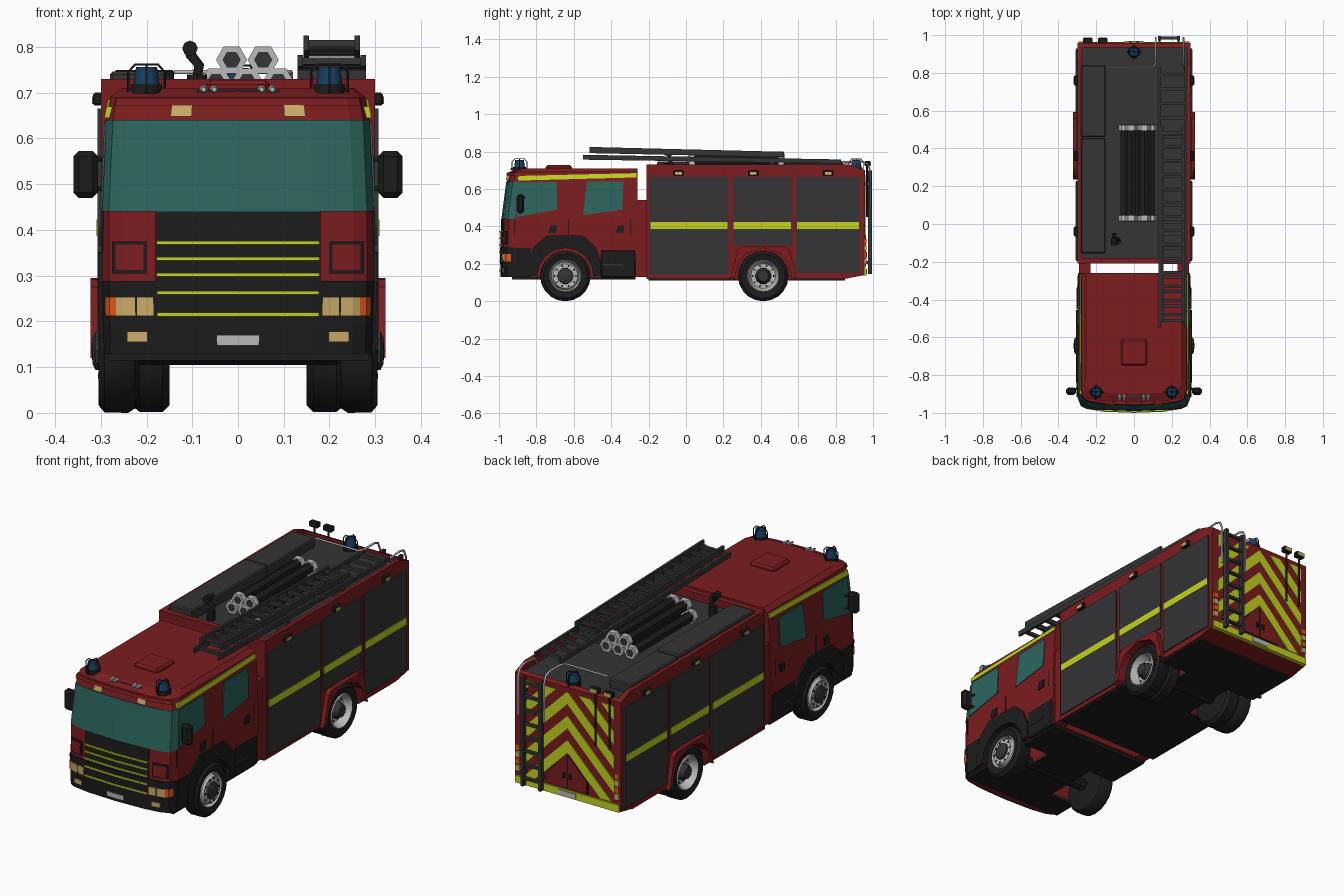
import bpy, bmesh, math
from mathutils import Vector, Matrix

if "Cube" in bpy.data.objects:
    bpy.data.objects.remove(bpy.data.objects["Cube"])

COL = dict(red=(.2, .012, .014), yellow=(.55, .65, .015), glass=(.025, .13, .11), black=(.012, .012, .012),
           dark=(.035, .035, .037), blue=(.008, .05, .12), lamp=(.6, .42, .14), orange=(.8, .1, .01), silver=(.5, .5, .5))
MAT = {}
for k, c in COL.items():
    MAT[k] = bpy.data.materials.new(k)
    MAT[k].diffuse_color = (*c, 1)

def finish(bm, name, mat, smooth=False):
    bmesh.ops.recalc_face_normals(bm, faces=bm.faces)
    me = bpy.data.meshes.new(name)
    bm.to_mesh(me); bm.free()
    if smooth:
        for p in me.polygons: p.use_smooth = True
        me.set_sharp_from_angle(angle=math.radians(35))
    me.materials.append(MAT[mat])
    o = bpy.data.objects.new(name, me)
    bpy.context.collection.objects.link(o)
    return o

def box(name, lo, hi, mat, bevel=0):
    bm = bmesh.new()
    bmesh.ops.create_cube(bm, size=1)
    for v in bm.verts:
        v.co = Vector([(lo[i] + hi[i]) / 2 + v.co[i] * (hi[i] - lo[i]) for i in range(3)])
    if bevel:
        bmesh.ops.bevel(bm, geom=bm.edges[:], offset=bevel, segments=1, affect='EDGES')
    return finish(bm, name, mat)

def solid(name, a, b, mat):
    """Closed prism between two matching outlines."""
    bm = bmesh.new()
    va, vb = [bm.verts.new(p) for p in a], [bm.verts.new(p) for p in b]
    bm.faces.new(va); bm.faces.new(vb[::-1])
    for i in range(len(a)):
        j = (i + 1) % len(a)
        bm.faces.new((va[i], vb[i], vb[j], va[j]))
    return finish(bm, name, mat)

def prism(name, yz, x0, x1, mat):
    return solid(name, [(x0, y, z) for y, z in yz], [(x1, y, z) for y, z in yz], mat)

def cyl(name, c, r, d, axis, n, mat, r2=None):
    bm = bmesh.new()
    bmesh.ops.create_cone(bm, cap_ends=True, segments=n, radius1=r, radius2=r if r2 is None else r2, depth=d)
    rot = {'x': Matrix.Rotation(math.pi / 2, 4, 'Y'), 'y': Matrix.Rotation(math.pi / 2, 4, 'X'), 'z': Matrix()}[axis]
    bm.transform(Matrix.Translation(c) @ rot)
    return finish(bm, name, mat, n > 8)

def bake(o):
    dg = bpy.context.evaluated_depsgraph_get()
    me = bpy.data.meshes.new_from_object(o.evaluated_get(dg))
    return me

def tube(name, pts, r, mat):
    cu = bpy.data.curves.new(name, 'CURVE')
    cu.dimensions, cu.bevel_depth, cu.bevel_resolution, cu.use_fill_caps = '3D', r, 1, True
    s = cu.splines.new('POLY'); s.points.add(len(pts) - 1)
    for p, q in zip(s.points, pts): p.co = (*q, 1)
    tmp = bpy.data.objects.new(name, cu)
    bpy.context.collection.objects.link(tmp)
    me = bake(tmp)
    bpy.data.objects.remove(tmp)
    me.materials.clear(); me.materials.append(MAT[mat])
    bpy.context.collection.objects.link(bpy.data.objects.new(name, me))

def cut(o, cutters):
    for c in cutters:
        m = o.modifiers.new('cut', 'BOOLEAN'); m.operation, m.object = 'DIFFERENCE', c
    me = bake(o); o.modifiers.clear(); o.data = me

def lathe(name, prof, cy, cz, s, mat, n=20):
    """Revolve (radius, x) profile round the x axis."""
    bm = bmesh.new()
    rings = [[bm.verts.new((s * x, cy + r * math.cos(a), cz + r * math.sin(a)))
              for a in [2 * math.pi * i / n for i in range(n)]] for r, x in prof]
    for p, q in zip(rings, rings[1:]):
        for i in range(n): bm.faces.new((p[i], p[i - 1], q[i - 1], q[i]))
    bmesh.ops.remove_doubles(bm, verts=bm.verts, dist=1e-5)
    finish(bm, name, mat, True)

# Cab shell lofted from plan sections: z, half width, front y
SEC = [(.13, .293, -.983), (.29, .297, -.988), (.44, .297, -.983), (.64, .288, -.957), (.69, .279, -.945), (.71, .255, -.90)]
BOW = [(0, 0), (.55, .006), (.85, .02), (.95, .035), (1, .07)]

def lerp(tab, v, k):
    for a, b in zip(tab, tab[1:]):
        if v <= b[0]: return a[k] + (b[k] - a[k]) * (v - a[0]) / (b[0] - a[0])
    return tab[-1][k]

def front(t, z, off=0):
    return (t * lerp(SEC, z, 1), lerp(SEC, z, 2) + lerp(BOW, abs(t), 1) - off, z)

TS = sorted({s * t for t, _ in BOW for s in (1, -1)})
bm = bmesh.new()
rings = []
for z, w, _ in SEC:
    rings.append([bm.verts.new(p) for p in [(-w, -.26, z)] + [front(t, z) for t in TS] + [(w, -.26, z)]])
bm.faces.new(rings[0]); bm.faces.new(rings[-1])
for p, q in zip(rings, rings[1:]):
    for i in range(len(p)): bm.faces.new((p[i - 1], p[i], q[i], q[i - 1]))
cab = finish(bm, 'cab_shell', 'red')

def front_panel(name, x0, x1, z0, z1, off, mat):
    """Slab following the bowed cab front."""
    t0, t1 = max(x0 / .297, -1), min(x1 / .297, 1)
    ts = sorted({t0, t1} | {t for t in TS if t0 < t < t1})
    zs = sorted({z0, z1} | {s[0] for s in SEC if z0 < s[0] < z1})
    bm = bmesh.new()
    g = [[bm.verts.new(front(t, z, off)) for t in ts] for z in zs]
    for p, q in zip(g, g[1:]):
        for i in range(len(ts) - 1): bm.faces.new((p[i], p[i + 1], q[i + 1], q[i]))
    r = bmesh.ops.extrude_face_region(bm, geom=bm.faces[:])
    bmesh.ops.translate(bm, vec=(0, off + .006, 0), verts=[v for v in r['geom'] if isinstance(v, bmesh.types.BMVert)])
    finish(bm, name, mat)

def side_panel(name, yz, s, mat, off=.004):
    a = [(s * (lerp(SEC, z, 1) + off), y, z) for y, z in yz]
    solid(name, a, [(x - s * (off + .01), y, z) for x, y, z in a], mat)

# Body shell with sunken roof deck and wheel wells
body = prism('body_shell', [(-.21, .12), (.85, .12), (.955, .14), (.957, .70), (.88, .73), (-.21, .73)], -.3, .3, 'red')
under = [box('cab_underside', (-.285, -.93, .115), (.285, -.27, .14), 'black'),
         box('body_underside', (-.29, -.20, .112), (.29, .85, .135), 'black')]
FY, RY, WZ = -.645, .413, .135
wells = [cyl('well_cutter', (s * .29, y, WZ), .152, .32, 'x', 20, 'black') for s in (1, -1) for y in (FY, RY)]
deckcut = box('deck_cutter', (-.275, -.18, .69), (.28, .935, .9), 'black')
for o in [cab, body] + under: cut(o, wells)
cut(body, [deckcut])
for o in wells + [deckcut]: bpy.data.objects.remove(o)
box('roof_deck', (-.275, -.18, .685), (.28, .935, .693), 'dark')
for s in (1, -1):
    box('cab_body_joint', (s * .26 - .03, -.265, .13), (s * .26 + .03, -.205, .54), 'red')

# Wheels
for s in (1, -1):
    for y, rear in ((FY, 0), (RY, 1)):
        tyre = [(.085, .295), (.118, .305), (.134, .292), (.135, .24), (.125, .225)]
        tyre += [(.133, .215), (.133, .165), (.118, .15), (0, .15)] if rear else [(.085, .215), (0, .215)]
        lathe('tyre', tyre, y, WZ, s, 'black')
        d = .262 if rear else .304
        lathe('wheel_rim', [(.087, .297), (.083, .303), (.075, .28), (.066, d), (0, d)], y, WZ, s, 'silver')
        lathe('wheel_hub', [(.045, d - .01), (.043, d + .008), (.03, .302 if rear else .318), (0, .304 if rear else .32)], y, WZ, s, 'dark', 10)
        for i in range(10):
            a = math.pi * i / 5
            cyl('rim_hole', (s * d, y + .057 * math.cos(a), WZ + .057 * math.sin(a)), .006, .004, 'x', 6, 'black')
for y in (FY, RY): cyl('axle', (0, y, WZ), .03, .44, 'x', 8, 'black')

def arch(name, cy, outer, s, x0, x1, mat):
    inner = []
    for y, z in outer:
        v = Vector((y - cy, max(z - WZ, 0))).normalized() * .15
        inner.append((cy + v.x, WZ + v.y))
    prism(name, outer + inner[::-1], s * x0, s * x1, mat)

for s in (1, -1):
    arch('cab_wheel_arch', FY, [(-.84, .135), (-.84, .21), (-.815, .29), (-.745, .35), (-.645, .352), (-.55, .35), (-.485, .29), (-.455, .21), (-.455, .135)], s, .26, .306, 'black')
    arch('body_wheel_arch', RY, [(.235, .12), (.26, .21), (.275, .275), (.30, .292), (.413, .295), (.53, .292), (.555, .275), (.57, .21), (.592, .12)], s, .27, .323, 'red')
    # Roller shutters, stripe and side lamps
    for y0, y1, z0 in ((-.195, .228, .14), (.25, .567, .30), (.588, .93, .15)):
        box('roller_shutter', (s * .3025 - .0045, y0, z0), (s * .3025 + .0045, y1, .665), 'dark')
        box('side_stripe', (s * .304 - .005, y0 + .005, .387), (s * .304 + .005, y1 - .005, .423), 'yellow')
    for y in (-.04, .36, .76):
        box('side_lamp_housing', (s * .307 - .01, y - .027, .672), (s * .307 + .01, y + .027, .70), 'black', .004)
        box('side_lamp', (s * .312 - .007, y - .018, .675), (s * .312 + .007, y + .018, .692), 'lamp')
    # Cab sides
    side_panel('front_side_window', [(-.905, .45), (-.69, .49), (-.69, .638), (-.89, .638)], s, 'glass')
    side_panel('rear_side_window', [(-.55, .46), (-.34, .49), (-.335, .639), (-.53, .639)], s, 'glass')
    side_panel('cab_stripe', [(-.90, .645), (-.265, .662), (-.265, .685), (-.90, .67)], s, 'yellow', .005)
    side_panel('bumper_side', [(-.915, .13), (-.83, .13), (-.83, .285), (-.915, .285)], s, 'black', .007)
    for y in (-.735, -.375):
        side_panel('door_handle', [(y, .365), (y + .04, .365), (y + .045, .405), (y + .01, .405)], s, 'black', .006)
    for y in (-.92, -.63, -.3):
        side_panel('door_seam', [(y, .355), (y + .005, .355), (y + .005, .44), (y, .44)], s, 'black', .002)
    box('side_step_tank', (s * .27 - .03, -.455, .125), (s * .27 + .03, -.27, .275), 'black', .006)
    box('step_tread', (s * .29 - .015, -.45, .19), (s * .29 + .015, -.34, .2), 'dark')
    # Mirrors
    box('mirror', (s * .333 - .027, -.905, .47), (s * .333 + .027, -.865, .573), 'black', .012)
    for z in (.49, .555): tube('mirror_arm', [(s * .28, -.86, z), (s * .33, -.885, z)], .006, 'black')
    # Front lamps and corner steps
    def fp(n, a, b, *r): front_panel(n, min(s * a, s * b), max(s * a, s * b), *r)
    fp('corner_step_frame', .2, .275, .305, .375, .006, 'black')
    fp('corner_step_panel', .207, .268, .312, .368, .009, 'red')
    fp('headlight', .185, .268, .212, .253, .012, 'lamp')
    fp('headlight_divider', .222, .226, .212, .253, .014, 'black')
    fp('indicator', .268, .292, .212, .253, .012, 'orange')
    fp('fog_light', .2, .245, .155, .178, .012, 'lamp')
    fp('roof_front_lamp', .105, .153, .648, .673, .012, 'lamp')

# Cab front
front_panel('windscreen', -.297, .297, .44, .64, .004, 'glass')
front_panel('grille', -.18, .18, .285, .44, .005, 'black')
front_panel('bumper', -.297, .297, .13, .288, .008, 'black')
front_panel('number_plate_front', -.047, .047, .147, .17, .012, 'silver')
for z in (.372, .337, .302, .263, .215): front_panel('grille_stripe', -.178, .178, z - .004, z + .004, .012, 'yellow')
front_panel('sun_visor', -.285, .285, .672, .688, .012, 'red')

# Cab roof: hatch, air horns
box('roof_hatch', (-.07, -.75, .70), (.07, -.61, .728), 'red', .01)
box('horn_bar', (-.09, -.915, .70), (.09, -.905, .706), 'dark')
for x in (-.075, -.052, .052, .075): cyl('air_horn', (x, -.92, .707), .01, .035, 'y', 8, 'silver', .005)

# Beacons with wire guards
for x, y, z in ((.2, -.89, .70), (-.2, -.89, .70), (0, .91, .698)):
    cyl('beacon_base', (x, y, z + .008), .034, .02, 'z', 12, 'black')
    cyl('beacon', (x, y, z + .035), .029, .042, 'z', 12, 'blue', .023)
    for dx, dy in ((1, 0), (0, 1)):
        tube('beacon_guard', [(x + dx * a, y + dy * a, z + h) for a, h in ((-.04, 0), (-.04, .045), (-.025, .062), (.025, .062), (.04, .045), (.04, 0))], .0025, 'black')

# Roof equipment: lockers, hose tubes, water monitor
box('roof_locker_front', (-.28, -.155, .69), (-.15, .455, .746), 'dark', .006)
box('roof_locker_rear', (-.28, .46, .69), (-.15, .84, .742), 'dark', .006)
for x, z in ((-.048, .724), (.02, .724), (.088, .724), (-.014, .772), (.055, .772)):
    cyl('hose_tube', (x, .27, z), .027, .45, 'y', 6, 'black')
    for y in (.03, .51):
        o = cyl('hose_tube_end', (0, 0, 0), .034, .03, 'y', 6, 'silver')
        o.data.transform(Matrix.Rotation(math.pi / 6 * 3, 4, 'Y')); o.location = (x, y, z)
        o = cyl('hose_tube_cap', (0, 0, 0), .02, .034, 'y', 6, 'dark')
        o.data.transform(Matrix.Rotation(math.pi / 2, 4, 'Y')); o.location = (x, y, z)
cyl('monitor_base', (-.09, -.09, .715), .022, .05, 'z', 8, 'black')
tube('monitor_pipe', [(-.09, -.09, .73), (-.085, -.08, .76), (-.105, -.095, .785), (-.105, -.05, .80)], .012, 'black')
cyl('monitor_nozzle', (-.105, -.095, .797), .017, .04, 'y', 8, 'black')

# Two-section roof ladder
for x0, x1, (ya, za), (yb, zb), n in ((.13, .28, (-.55, .757), (.83, .736), 18), (.143, .267, (-.515, .792), (.52, .77), 14)):
    h = .033 if n == 14 else .026
    for x in (x0, x1 - .012):
        prism('ladder_rail', [(ya, za), (yb, zb), (yb, zb + h - .004), (ya, za + h)], x, x + .012, 'dark')
    for i in range(n):
        f = (i + .5) / n
        y, z = ya + (yb - ya) * f, za + (zb - za) * f + h / 2
        box('ladder_rung', (x0 + .005, y - .008, z - .008), (x1 - .005, y + .008, z + .008), 'dark')
for y in (0, .45): box('ladder_support', (.13, y, .69), (.28, y + .02, .75), 'dark')

# Rear chevrons, clipped to the rear wall
for s in (1, -1):
    for top in (.43, .555, .68, .805, .93):
        w = .065
        bm = bmesh.new()
        bm.faces.new([bm.verts.new((s * x, .9605, z)) for x, z in ((0, top), (.265, top - .265), (.265, top - .265 - w), (0, top - w))])
        for zz, n in ((.18, -1), (.675, 1)):
            bmesh.ops.bisect_plane(bm, geom=bm.verts[:] + bm.edges[:] + bm.faces[:], plane_co=(0, 0, zz), plane_no=(0, 0, n), clear_outer=True)
        if bm.faces:
            r = bmesh.ops.extrude_face_region(bm, geom=bm.faces[:])
            bmesh.ops.translate(bm, vec=(0, -.007, 0), verts=[v for v in r['geom'] if isinstance(v, bmesh.types.BMVert)])
        finish(bm, 'rear_chevron', 'yellow')
    # Rear doors and tail lights
    for off, y, m, n in ((0, .959, 'black', 'rear_door_frame'), (.005, .962, 'red', 'rear_door')):
        pts = [(off, .18 + off), (.115 - off, .18 + off), (.115 - off, .25 - off), (off, .358 - off)]
        solid(n, [(s * x, .95, z) for x, z in pts], [(s * x, y, z) for x, z in pts], m)
    box('rear_door_handle', (s * .018 - .006, .96, .235), (s * .018 + .006, .968, .26), 'black')
    for i, z in enumerate((.20, .235, .27, .305)):
        box('tail_light', (s * .281 - .013, .95, z), (s * .281 + .013, .966, z + .028), 'orange' if i % 2 else 'lamp')
box('rear_bumper_bar', (-.295, .94, .138), (.295, .964, .175), 'yellow')
box('number_plate_rear', (-.05, .95, .145), (.05, .968, .169), 'silver')
for x in (-.245, -.165):
    tube('work_lamp_pole', [(x, .968, .45), (x, .968, .73)], .005, 'black')
    box('work_lamp', (x - .025, .955, .722), (x + .025, .985, .75), 'black', .004)
    box('work_lamp_lens', (x - .02, .97, .726), (x + .02, .988, .746), 'lamp')

# Rear access ladder and grab rails
for x in (.135, .235): box('rear_ladder_rail', (x - .008, .972, .145), (x + .008, .995, .70), 'dark')
for i in range(8): box('rear_ladder_rung', (.135, .977, .18 + i * .07), (.235, .993, .192 + i * .07), 'dark')
for x in (.135, .235):
    for z in (.2, .62): box('rear_ladder_bracket', (x - .006, .95, z), (x + .006, .98, z + .015), 'dark')
tube('grab_rail_right', [(.262, .985, .50), (.262, .985, .70), (.262, .97, .735), (.262, .94, .745), (.262, .85, .74), (.262, .83, .70)], .005, 'silver')
tube('grab_rail_left', [(.115, .985, .50), (.115, .985, .70), (.115, .97, .735), (.115, .94, .745), (.115, .85, .745), (.10, .83, .745), (-.14, .83, .745)], .005, 'silver')

for m in bpy.data.materials:
    if m.users and not m.is_grease_pencil:
        m.use_nodes = True
        m.node_tree.nodes["Principled BSDF"].inputs["Base Color"].default_value = m.diffuse_color
